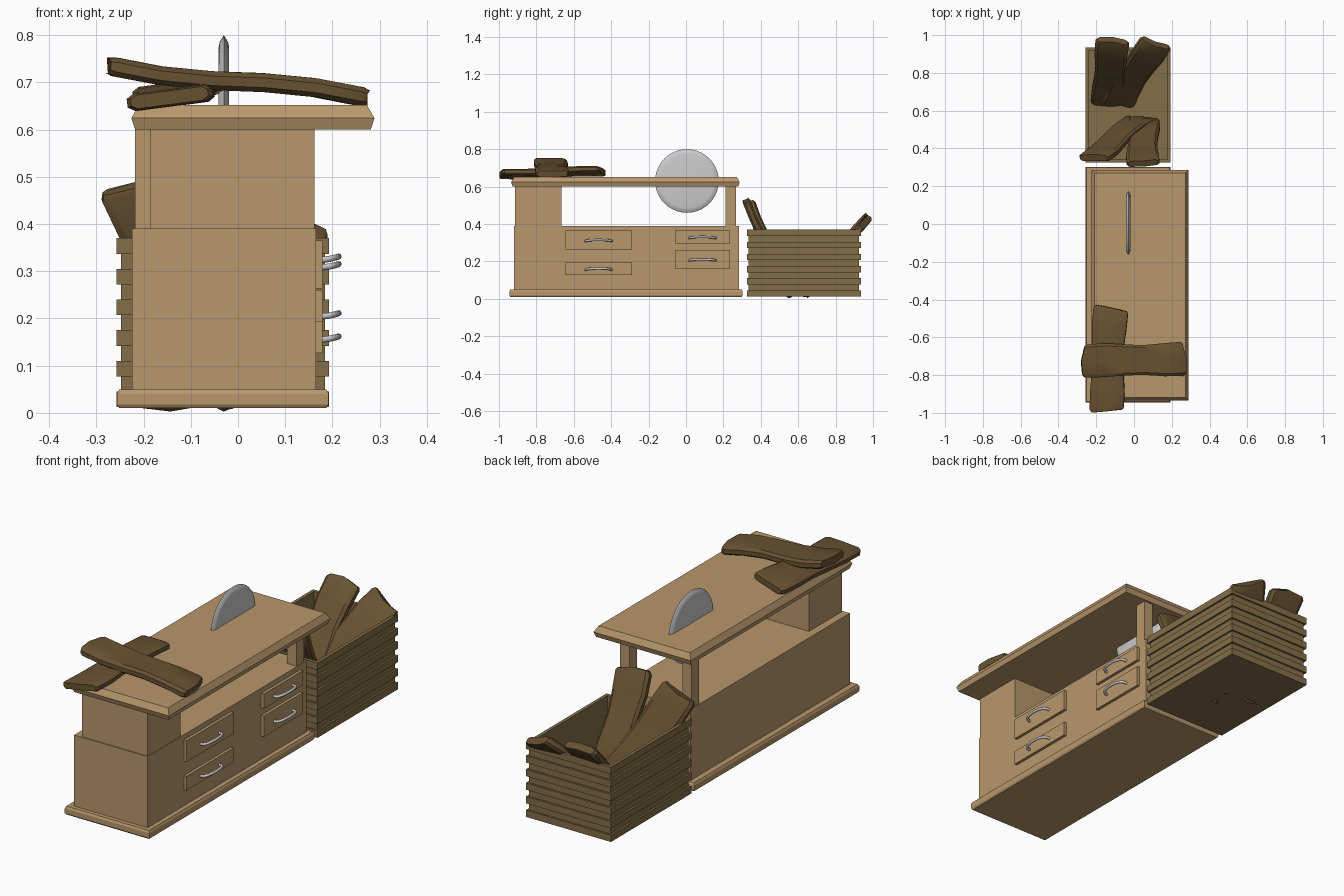
import bpy, bmesh, math, random
from mathutils import Vector

if "Cube" in bpy.data.objects:
    bpy.data.objects.remove(bpy.data.objects["Cube"])

random.seed(4)


def material(name, rgb):
    m = bpy.data.materials.new(name)
    m.diffuse_color = (*rgb, 1)
    m.use_nodes = True
    m.node_tree.nodes["Principled BSDF"].inputs["Base Color"].default_value = m.diffuse_color
    return m


TABLE = material("table_wood", (0.48, 0.31, 0.15))
CRATE = material("crate_wood", (0.23, 0.155, 0.065))
PLANK = material("plank_wood", (0.14, 0.085, 0.032))


def loft(name, rings, mat=None, smooth=None):
    """Skin a list of equal-sized point rings and cap both ends."""
    bm = bmesh.new()
    vr = [[bm.verts.new(p) for p in ring] for ring in rings]
    n = len(vr[0])
    for a, b in zip(vr, vr[1:]):
        for i in range(n):
            j = (i + 1) % n
            bm.faces.new((a[i], a[j], b[j], b[i]))
    bm.faces.new(vr[0])
    bm.faces.new(vr[-1])
    bmesh.ops.recalc_face_normals(bm, faces=bm.faces)
    me = bpy.data.meshes.new(name)
    bm.to_mesh(me)
    bm.free()
    ob = bpy.data.objects.new(name, me)
    bpy.context.collection.objects.link(ob)
    if mat:
        me.materials.append(mat)
    if smooth:
        bpy.ops.object.select_all(action='DESELECT')
        ob.select_set(True)
        bpy.context.view_layer.objects.active = ob
        bpy.ops.object.shade_smooth_by_angle(angle=math.radians(smooth))
    return ob


def stack(name, x0, x1, y0, y1, profile, mat):
    """Rectangular solid following a profile of (inset, z) steps."""
    return loft(name, [[(x0 + d, y0 + d, z), (x1 - d, y0 + d, z),
                        (x1 - d, y1 - d, z), (x0 + d, y1 - d, z)]
                       for d, z in profile], mat)


def box(name, x0, x1, y0, y1, z0, z1, mat):
    return stack(name, x0, x1, y0, y1, [(0, z0), (0, z1)], mat)


# Bench: plinth, cabinet, raised block, posts and bevelled top
stack("plinth", -0.256, 0.192, -0.945, 0.303,
      [(0.005, 0.01), (0, 0.018), (0, 0.04), (0.005, 0.05)], TABLE)
box("cabinet", -0.224, 0.165, -0.92, 0.284, 0.05, 0.39, TABLE)
box("front_support_block", -0.186, 0.162, -0.915, -0.665, 0.388, 0.605, TABLE)
for side, x in (("left", -0.218), ("right", 0.112)):
    box("post_" + side, x, x + 0.05, 0.212, 0.268, 0.388, 0.605, TABLE)
stack("tabletop", -0.226, 0.289, -0.935, 0.287,
      [(0.008, 0.6), (0, 0.624), (0.016, 0.652)], TABLE)

# Saw blade with a sharpened rim
loft("saw_blade", [[(-0.03 + dx, 0.005 + r * math.cos(a * math.tau / 40),
                     0.63 + r * math.sin(a * math.tau / 40)) for a in range(40)]
                   for dx, r in ((-0.011, 0.145), (-0.009, 0.155), (0, 0.17),
                                 (0.009, 0.155), (0.011, 0.145))], smooth=30)


# Drawers with bowed pull handles
def handle(name, y, z):
    cu = bpy.data.curves.new(name, 'CURVE')
    cu.dimensions = '3D'
    cu.bevel_depth = 0.0065
    cu.bevel_resolution = 2
    cu.use_fill_caps = True
    sp = cu.splines.new('POLY')
    pts = []
    for i in range(13):
        t = math.pi * i / 12
        s = math.sin(t)
        pts.append((0.176 + 0.037 * s ** 0.6, y - 0.07 * math.cos(t),
                    z - 0.006 + 0.007 * s))
    sp.points.add(len(pts) - 1)
    for p, c in zip(sp.points, pts):
        p.co = (*c, 1)
    sp.use_smooth = True
    bpy.context.collection.objects.link(bpy.data.objects.new(name, cu))


for name, y0, y1, z0, z1 in (("front_upper", -0.645, -0.29, 0.263, 0.365),
                             ("front_lower", -0.645, -0.29, 0.127, 0.195),
                             ("rear_upper", -0.06, 0.236, 0.295, 0.365),
                             ("rear_lower", -0.06, 0.236, 0.16, 0.26)):
    box("drawer_" + name, 0.155, 0.179, y0, y1, z0, z1, TABLE)
    handle("handle_" + name, (y0 + y1) / 2, (z0 + z1) / 2)

# Crate: six slats with recessed gaps, then the hollow inside
steps = []
for i in range(6):
    z = 0.012 + i * 0.065
    steps += [(0.009, z), (0, z), (0, z + 0.033), (0.009, z + 0.033)]
steps[-1] = (0.016, 0.37)
stack("slatted_crate", -0.257, 0.193, 0.325, 0.935,
      steps + [(0.016, 0.03)], CRATE)


# Rough planks: chamfered section swept between two ends, wavy and bent
def plank(name, p0, p1, across, width=0.175, thick=0.042, bend=0.008):
    p0, p1 = Vector(p0), Vector(p1)
    ax = (p1 - p0).normalized()
    w = Vector(across)
    w = (w - ax * w.dot(ax)).normalized()
    n = ax.cross(w)
    section = [(-0.5, -0.25), (-0.42, -0.5), (0, -0.5), (0.42, -0.5), (0.5, -0.25),
               (0.5, 0.25), (0.42, 0.5), (0, 0.5), (-0.42, 0.5), (-0.5, 0.25)]
    ph = random.uniform(0, 6)
    rings = []
    for t, k in ((0, 0.88), (0.025, 0.98), (0.2, 1), (0.4, 0.95), (0.6, 0.93),
                 (0.8, 1), (0.975, 1), (1, 0.9)):
        c = p0.lerp(p1, t) + n * bend * math.sin(math.tau * t)
        c += w * 0.005 * math.sin(5 * t + ph)
        wd = width * k * (1 + 0.03 * math.sin(7 * t + ph))
        rings.append([c + w * u * wd + n * v * thick * (0.8 if k < 0.92 else 1)
                      + ax * 0.012 * math.cos(4 * u + ph) * (2 * t - 1)
                      for u, v in section])
    return loft(name, rings, PLANK, smooth=35)


# Two planks crossed on the bench
plank("bench_plank_lower", (-0.15, -0.99, 0.667), (-0.122, -0.445, 0.682),
      (1, 0, 0.13), 0.18, 0.036, 0.004)
plank("bench_plank_upper", (-0.27, -0.73, 0.735), (0.268, -0.71, 0.668),
      (0, 1, 0), 0.175, 0.04, -0.008)
# Four planks leaning out of the crate
plank("crate_plank_a", (0.03, 0.55, 0.05), (-0.215, 0.35, 0.49), (0.14, -0.01, 0.08))
plank("crate_plank_b", (0.045, 0.55, 0.05), (0.05, 0.322, 0.525), (1, 0, 0), 0.17)
plank("crate_plank_c", (-0.145, 0.64, 0.022), (-0.11, 0.97, 0.44), (1, -0.05, 0))
plank("crate_plank_d", (-0.09, 0.64, 0.035), (0.11, 0.96, 0.41), (1, -0.25, -0.3))
